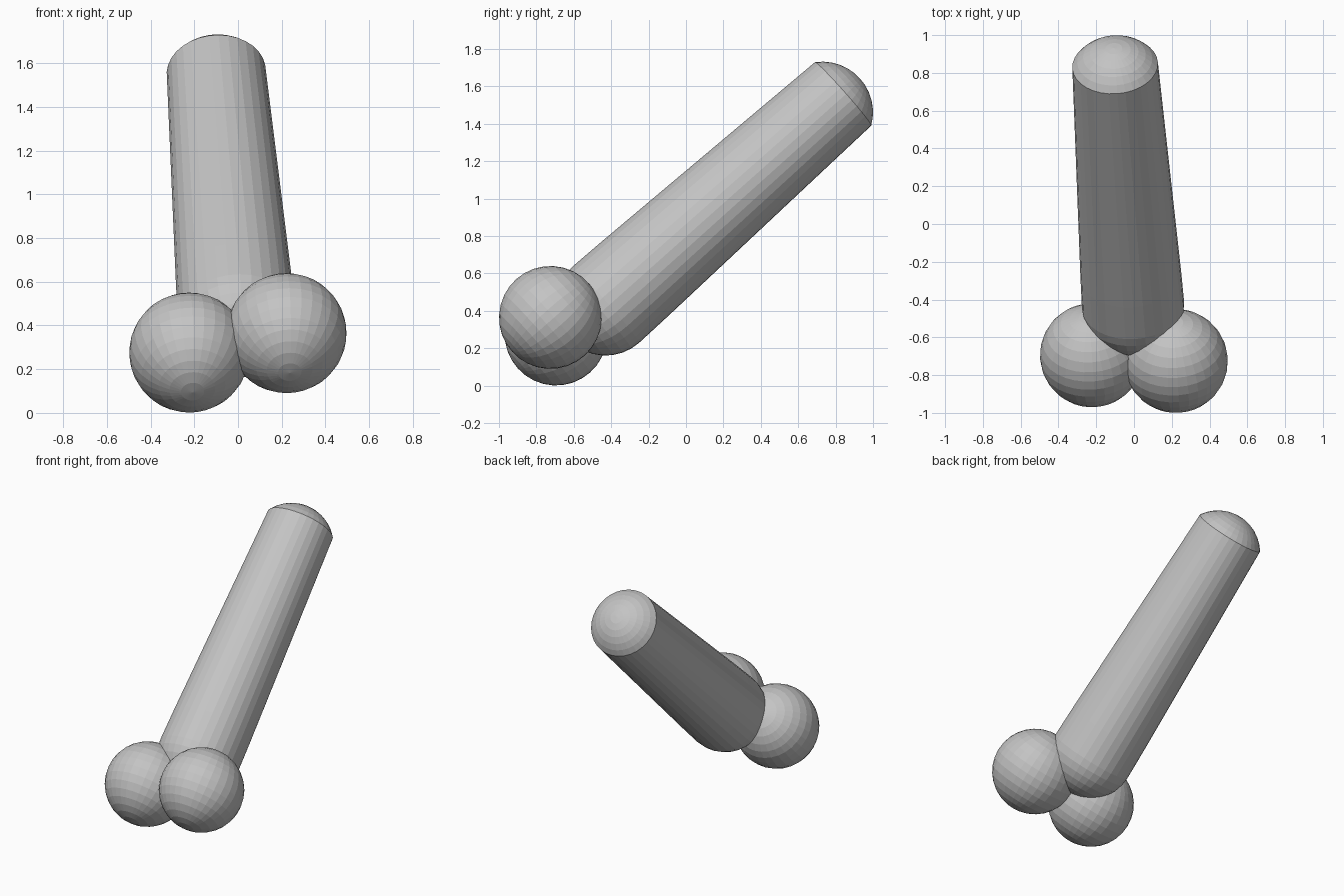
import bpy, bmesh, math
from mathutils import Vector

if "Cube" in bpy.data.objects:
    bpy.data.objects.remove(bpy.data.objects["Cube"])

SEG = 32
mat = bpy.data.materials.new("plain grey")
mat.diffuse_color = (0.55, 0.55, 0.55, 1)
mat.use_nodes = True
mat.node_tree.nodes["Principled BSDF"].inputs["Base Color"].default_value = mat.diffuse_color

# Common tilted axis of the column and of the ball poles
BASE = Vector((-0.005, -0.43, 0.432))
TOP = Vector((-0.10, 0.84, 1.56))
AXIS = (TOP - BASE).normalized()
LENGTH = (TOP - BASE).length
ROT = AXIS.to_track_quat('Z', 'Y')


def lathe(name, profile, origin):
    """Revolve (radius, height) points; the first and last are poles."""
    bm = bmesh.new()
    rings = []
    for r, h in profile[1:-1]:
        rings.append([bm.verts.new((r * math.cos(2 * math.pi * i / SEG),
                                    r * math.sin(2 * math.pi * i / SEG), h))
                      for i in range(SEG)])
    low = bm.verts.new((0, 0, profile[0][1]))
    high = bm.verts.new((0, 0, profile[-1][1]))
    for i in range(SEG):
        j = (i + 1) % SEG
        bm.faces.new((low, rings[0][j], rings[0][i]))
        bm.faces.new((high, rings[-1][i], rings[-1][j]))
        for a, b in zip(rings, rings[1:]):
            bm.faces.new((a[i], a[j], b[j], b[i]))
    me = bpy.data.meshes.new(name)
    bm.to_mesh(me)
    bm.free()
    me.materials.append(mat)
    ob = bpy.data.objects.new(name, me)
    bpy.context.collection.objects.link(ob)
    ob.rotation_mode = 'QUATERNION'
    ob.rotation_quaternion = ROT
    ob.location = origin
    return ob


def arc(radius, centre, a0, a1, n):
    """Arc points from polar angle a0 to a1, measured from the lower pole."""
    out = []
    for k in range(n + 1):
        a = a0 + (a1 - a0) * k / n
        out.append((radius * math.sin(a), centre - radius * math.cos(a)))
    return out


# Tilted tapering column with a rounded foot and a shallow domed end
R_FOOT, R_TOP, R_DOME = 0.271, 0.227, 0.272
dome_centre = LENGTH - math.sqrt(R_DOME ** 2 - R_TOP ** 2)
rim_angle = math.pi - math.asin(R_TOP / R_DOME)
profile = arc(R_FOOT, 0, 0, math.pi / 2, 8)
profile += [(0.267, 0.22), (0.25, 0.85)]
profile += arc(R_DOME, dome_centre, rim_angle, math.pi, 6)
lathe("tilted_column", profile, BASE)

# Two balls at the foot
for name, pos in (("left_ball", (-0.223, -0.695, 0.276)),
                  ("right_ball", (0.222, -0.725, 0.365))):
    lathe(name, arc(0.275, 0, 0, math.pi, 16), pos)
